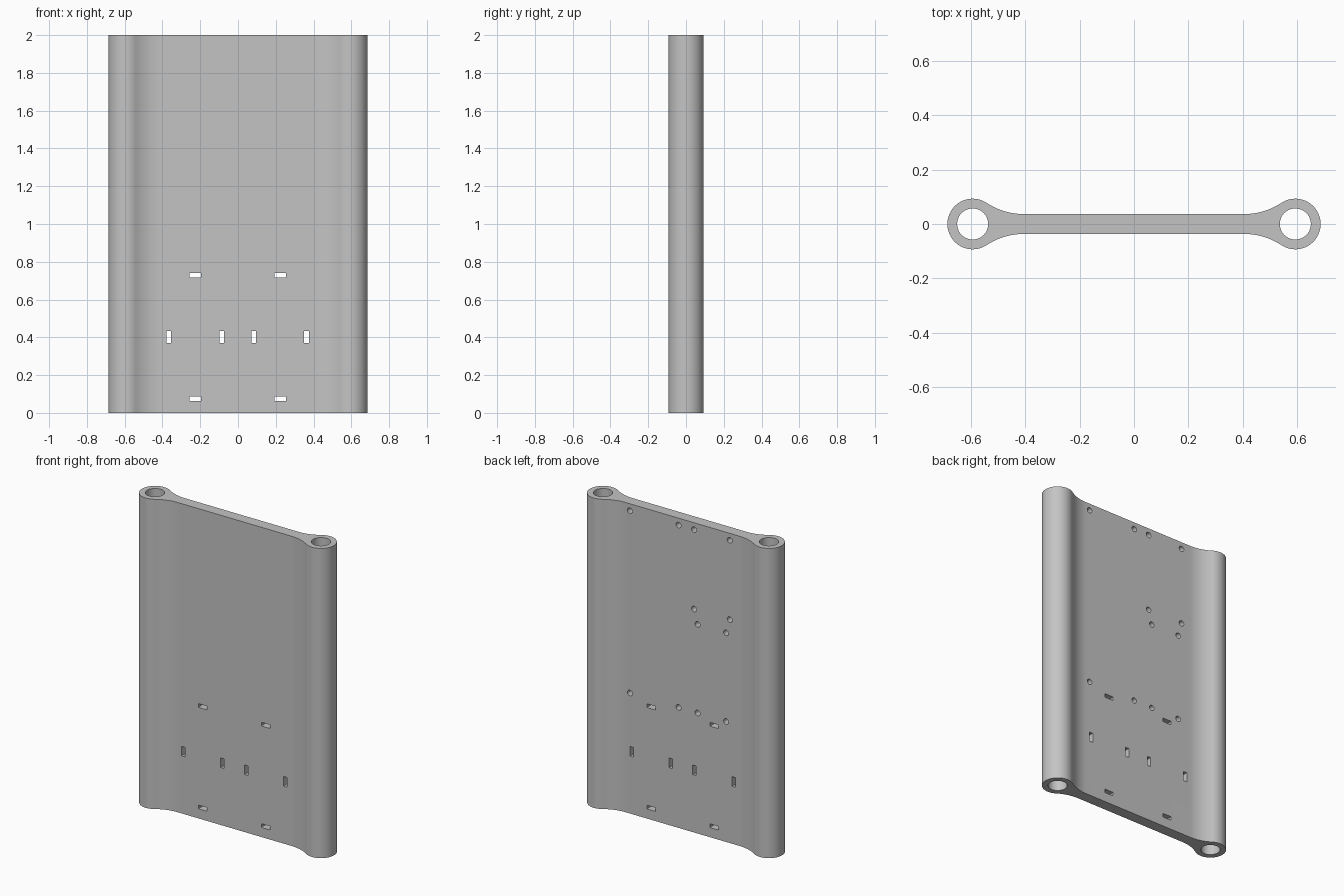
import bpy, bmesh, math
from mathutils import Matrix

if "Cube" in bpy.data.objects:
    bpy.data.objects.remove(bpy.data.objects["Cube"])

HEIGHT = 2.0
TUBE_X, TUBE_R, BORE_R = 0.593, 0.093, 0.057   # side tubes
HALF_T = 0.0365                                # half plate thickness
FILLET_R = 0.25                                # blend from plate to tube

grey = bpy.data.materials.new("grey")
grey.diffuse_color = (0.55, 0.55, 0.55, 1)
grey.use_nodes = True
grey.node_tree.nodes["Principled BSDF"].inputs["Base Color"].default_value = grey.diffuse_color


def make_object(name, bm):
    bmesh.ops.recalc_face_normals(bm, faces=bm.faces)
    mesh = bpy.data.meshes.new(name)
    bm.to_mesh(mesh)
    bm.free()
    mesh.materials.append(grey)
    obj = bpy.data.objects.new(name, mesh)
    bpy.context.collection.objects.link(obj)
    return obj


def arc(cx, cy, r, a0, a1, n):
    return [(cx + r * math.cos(a0 + (a1 - a0) * i / n),
             cy + r * math.sin(a0 + (a1 - a0) * i / n)) for i in range(n + 1)]


# Outline: upper right quarter from fillet start to tube tip, then mirrored
fy = HALF_T + FILLET_R
d = math.sqrt((TUBE_R + FILLET_R) ** 2 - fy ** 2)
t = math.atan2(fy, d)                          # direction from tube to fillet centre
quarter = arc(TUBE_X - d, fy, FILLET_R, -math.pi / 2, -t, 16)
quarter += arc(TUBE_X, 0, TUBE_R, math.pi - t, 0, 40)[1:]
right = quarter + [(x, -y) for x, y in reversed(quarter[:-1])]
outline = right + [(-x, y) for x, y in reversed(right)]

# Plate with side tubes, extruded upward
bm = bmesh.new()
face = bm.faces.new([bm.verts.new((x, y, 0)) for x, y in outline])
ext = bmesh.ops.extrude_face_region(bm, geom=[face])
bmesh.ops.translate(bm, vec=(0, 0, HEIGHT),
                    verts=[v for v in ext["geom"] if isinstance(v, bmesh.types.BMVert)])
plate = make_object("plate_with_side_tubes", bm)

# Cutter holding all holes
bm = bmesh.new()


def box(x, z, w, h):
    bmesh.ops.create_cube(bm, size=1, matrix=Matrix.Translation((x, 0, z))
                          @ Matrix.Diagonal((w, 0.2, h, 1)))


def cylinder(matrix, r, depth, n):
    bmesh.ops.create_cone(bm, cap_ends=True, segments=n, radius1=r, radius2=r,
                          depth=depth, matrix=matrix)


# Bores through the side tubes
for s in (-1, 1):
    cylinder(Matrix.Translation((s * TUBE_X, 0, HEIGHT / 2)), BORE_R, HEIGHT + 0.2, 48)

# Through slots
for x in (-0.227, 0.223):
    for z in (0.074, 0.729):
        box(x, z, 0.062, 0.024)
for x in (-0.367, -0.086, 0.083, 0.363):
    box(x, 0.402, 0.025, 0.062)

# Blind round holes in the back
rows = {1.955: (0.375, 0.028, -0.083, -0.338),
        1.443: (-0.083, -0.338),
        1.350: (-0.108, -0.312),
        0.778: (0.375, 0.028, -0.108, -0.312)}
for z, xs in rows.items():
    for x in xs:
        cylinder(Matrix.Translation((x, HALF_T, z)) @ Matrix.Rotation(math.pi / 2, 4, "X"),
                 0.018, 0.1, 24)
cutter = make_object("hole_cutter", bm)
cutter.hide_render = True

# Cut the holes and shade
mod = plate.modifiers.new("holes", "BOOLEAN")
mod.operation, mod.solver, mod.object = "DIFFERENCE", "EXACT", cutter
bpy.context.view_layer.objects.active = plate
plate.select_set(True)
bpy.ops.object.modifier_apply(modifier=mod.name)
bpy.data.objects.remove(cutter)
bpy.ops.object.shade_smooth_by_angle(angle=math.radians(30))
